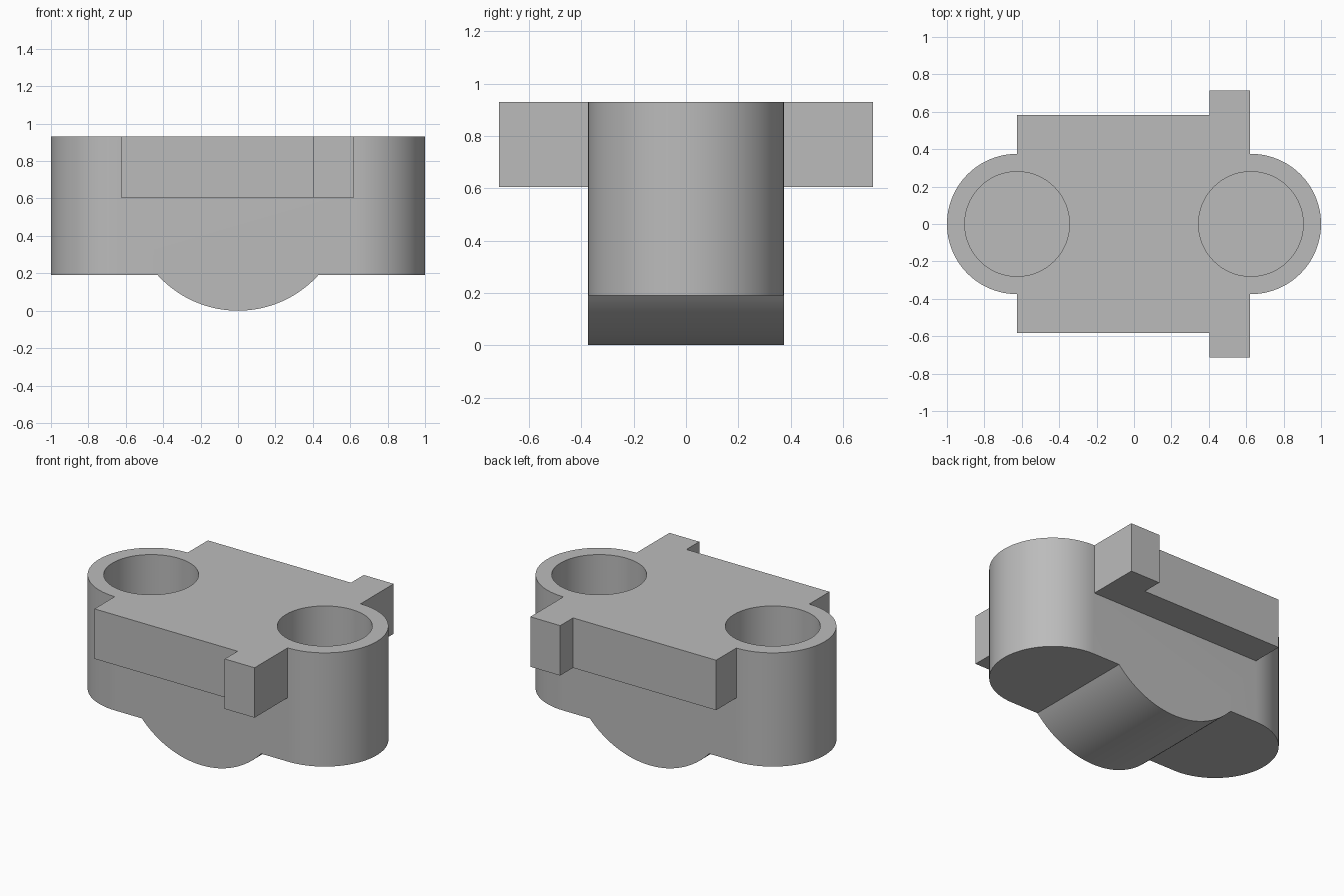
import bpy, bmesh
from math import sin, cos, pi, asin
from mathutils import Vector

if "Cube" in bpy.data.objects:
    bpy.data.objects.remove(bpy.data.objects["Cube"], do_unlink=True)

TOP, BASE, LEDGE = 0.93, 0.19, 0.605    # heights of top, underside, flange underside
END_X, END_R, HOLE_R = 0.625, 0.375, 0.28
HOLE_FLOOR = 0.29

grey = bpy.data.materials.new("plain grey")
grey.use_nodes = True
colour = (0.5, 0.5, 0.5, 1)
grey.diffuse_color = colour
grey.node_tree.nodes["Principled BSDF"].inputs["Base Color"].default_value = colour


def arc(cx, cy, r, start, end, steps):
    angles = [start + (end - start) * i / steps for i in range(steps + 1)]
    return [(cx + r * cos(a), cy + r * sin(a)) for a in angles]


def prism(name, points, direction):
    """Extrude a closed outline of 3D points along a direction."""
    bm = bmesh.new()
    face = bm.faces.new([bm.verts.new(p) for p in points])
    grown = bmesh.ops.extrude_face_region(bm, geom=[face])
    verts = [v for v in grown["geom"] if isinstance(v, bmesh.types.BMVert)]
    bmesh.ops.translate(bm, verts=verts, vec=Vector(direction))
    bmesh.ops.recalc_face_normals(bm, faces=bm.faces[:])
    mesh = bpy.data.meshes.new(name)
    bm.to_mesh(mesh)
    bm.free()
    mesh.materials.append(grey)
    obj = bpy.data.objects.new(name, mesh)
    bpy.context.collection.objects.link(obj)
    return obj


def combine(target, part, operation):
    """Apply a boolean and discard the helper part."""
    mod = target.modifiers.new(operation, "BOOLEAN")
    mod.operation, mod.object, mod.solver = operation, part, "EXACT"
    bpy.context.view_layer.objects.active = target
    bpy.ops.object.modifier_apply(modifier=mod.name)
    bpy.data.objects.remove(part, do_unlink=True)


# Main block with rounded ends
outline = (arc(END_X, 0, END_R, -pi / 2, pi / 2, 48)
           + arc(-END_X, 0, END_R, pi / 2, 3 * pi / 2, 48))
body = prism("body", [(x, y, BASE) for x, y in outline], (0, 0, TOP - BASE))

# Curved belly under the middle
radius = 0.58
half = asin(0.43 / radius)
curve = arc(0, radius, radius, -pi / 2 - half, -pi / 2 + half, 40)
sides = [(curve[-1][0], 0.3), (curve[0][0], 0.3)]
belly = prism("belly", [(x, -END_R, z) for x, z in curve + sides], (0, 2 * END_R, 0))
combine(body, belly, "UNION")

# Side flanges, each with a projecting tab
flange = [(-0.625, 0.3), (0.62, 0.3), (0.62, 0.715),
          (0.405, 0.715), (0.405, 0.583), (-0.625, 0.583)]
for side in (-1, 1):
    part = prism("flange", [(x, side * y, LEDGE) for x, y in flange], (0, 0, TOP - LEDGE))
    combine(body, part, "UNION")

# Round pockets at both ends
for side in (-1, 1):
    ring = arc(side * END_X, 0, HOLE_R, 0, 2 * pi, 64)[:-1]
    pocket = prism("pocket", [(x, y, HOLE_FLOOR) for x, y in ring], (0, 0, 1))
    combine(body, pocket, "DIFFERENCE")

# Smooth curves, sharp edges
bpy.ops.object.select_all(action="DESELECT")
body.select_set(True)
bpy.context.view_layer.objects.active = body
bpy.ops.object.shade_smooth_by_angle(angle=pi / 6)
